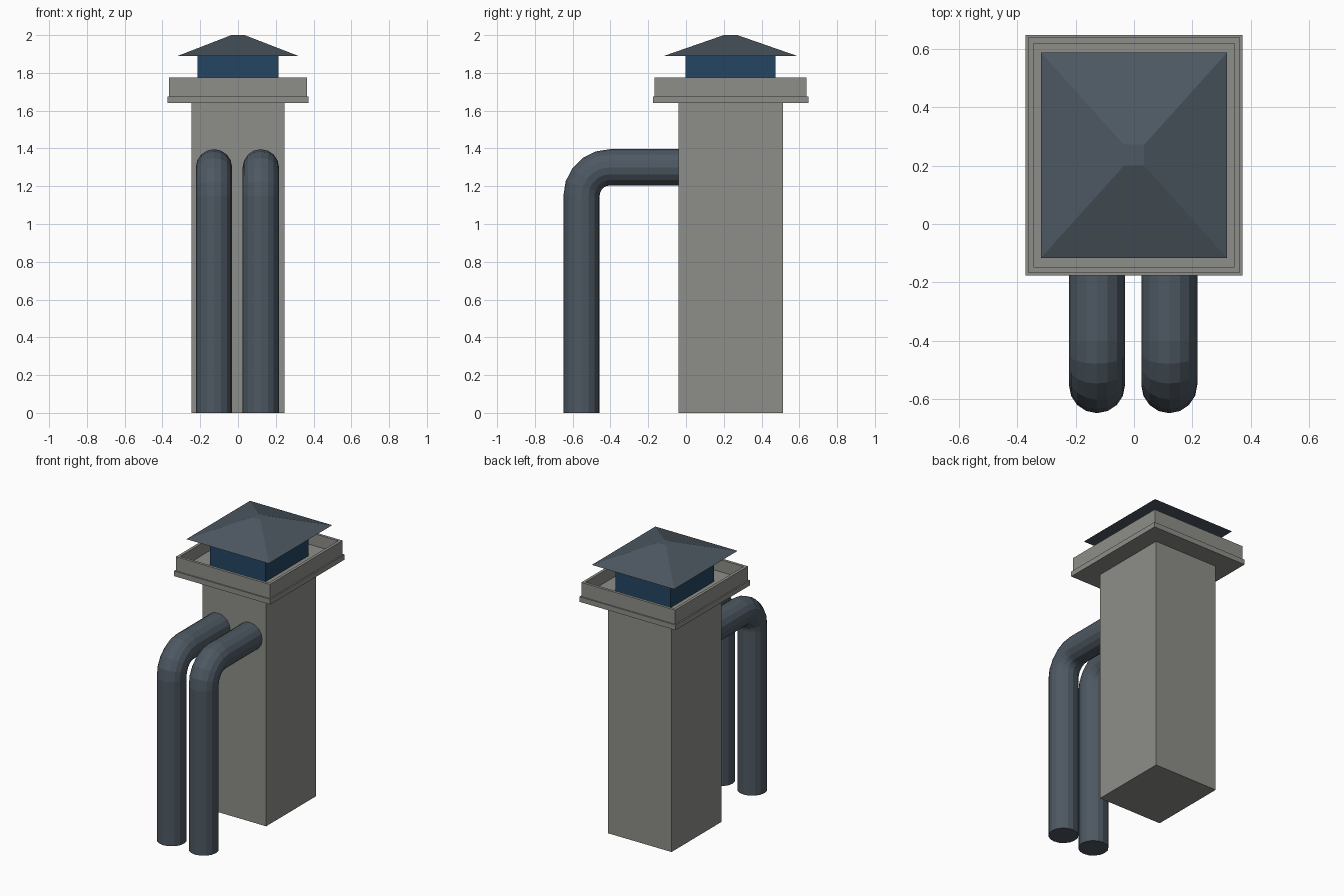
import bpy, bmesh, math
from mathutils import Vector

if "Cube" in bpy.data.objects:
    bpy.data.objects.remove(bpy.data.objects["Cube"], do_unlink=True)

STACK_Y = 0.236  # centre line of the chimney


def material(name, rgb):
    mat = bpy.data.materials.new(name)
    mat.use_nodes = True
    mat.diffuse_color = (*rgb, 1)
    mat.node_tree.nodes["Principled BSDF"].inputs["Base Color"].default_value = (*rgb, 1)
    return mat


concrete = material("warm grey concrete", (0.27, 0.275, 0.25))
steel = material("slate grey metal", (0.075, 0.098, 0.122))
blue = material("deep blue metal", (0.017, 0.06, 0.12))


def loft(name, rings, mat):
    """Skin a list of rings of points and close both ends."""
    bm = bmesh.new()
    loops = [[bm.verts.new(p) for p in ring] for ring in rings]
    n = len(loops[0])
    for a, b in zip(loops, loops[1:]):
        for i in range(n):
            j = (i + 1) % n
            bm.faces.new((a[i], a[j], b[j], b[i]))
    bm.faces.new(loops[0][::-1])
    bm.faces.new(loops[-1])
    bmesh.ops.recalc_face_normals(bm, faces=bm.faces)
    mesh = bpy.data.meshes.new(name)
    bm.to_mesh(mesh)
    bm.free()
    mesh.materials.append(mat)
    obj = bpy.data.objects.new(name, mesh)
    bpy.context.collection.objects.link(obj)
    return obj


def stack(name, levels, mat):
    """Rectangular sections given as half width, half depth, height."""
    corners = ((-1, -1), (1, -1), (1, 1), (-1, 1))
    return loft(name, [[(sx * w, STACK_Y + sy * d, z) for sx, sy in corners]
                       for w, d, z in levels], mat)


def pipe(name, x, radius=0.096, bend=0.15, sides=16, steps=5):
    """Upright pipe that bends back into the chimney."""
    front, top, end = -0.553, 1.3, -0.03
    path = [(front, 0, 0)]
    for i in range(steps + 1):
        a = math.pi / 2 * i / steps
        path.append((front + bend * (1 - math.cos(a)),
                     top - bend * (1 - math.sin(a)), a))
    path.append((end, top, math.pi / 2))
    rings = []
    for y, z, a in path:
        out = Vector((0, -math.cos(a), math.sin(a)))
        turns = [2 * math.pi * k / sides for k in range(sides)]
        rings.append([Vector((x, y, z)) + radius * (math.cos(t) * Vector((1, 0, 0))
                      + math.sin(t) * out) for t in turns])
    return loft(name, rings, mat=steel)


# Chimney body
stack("chimney_shaft", [(0.247, 0.277, 0), (0.247, 0.277, 1.645)], concrete)

# Stepped crown with a raised rim around a sunken floor
stack("chimney_crown", [(0.373, 0.412, 1.64), (0.373, 0.412, 1.676),
                        (0.364, 0.403, 1.676), (0.364, 0.403, 1.775),
                        (0.344, 0.384, 1.775), (0.344, 0.384, 1.69)], concrete)

# Vent and hipped cover
stack("vent_box", [(0.214, 0.239, 1.68), (0.214, 0.239, 1.9)], blue)
stack("vent_roof", [(0.319, 0.352, 1.89), (0.035, 0.036, 2.0)], steel)

# Pair of pipes
pipe("left_pipe", 0.121)
pipe("right_pipe", -0.127)
